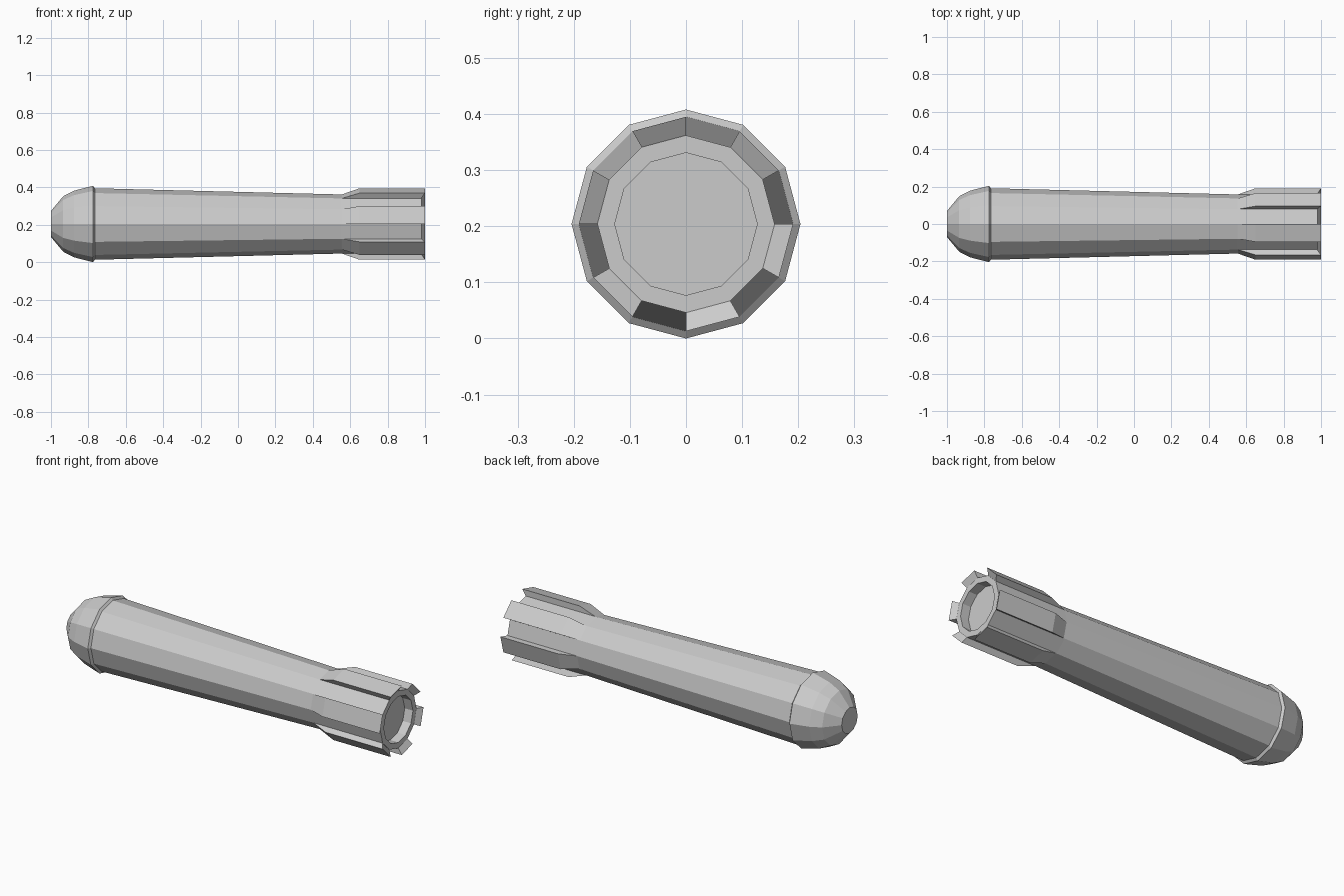
import bpy, bmesh, math

if "Cube" in bpy.data.objects:
    bpy.data.objects.remove(bpy.data.objects["Cube"])

SIDES = 12
CZ = 0.204  # height of the long axis


def point(x, r, step):
    a = 2 * math.pi * step / SIDES
    return (x, r * math.cos(a), CZ + r * math.sin(a))


def finish(name, bm):
    bmesh.ops.recalc_face_normals(bm, faces=bm.faces)
    mesh = bpy.data.meshes.new(name)
    bm.to_mesh(mesh)
    bm.free()
    obj = bpy.data.objects.new(name, mesh)
    bpy.context.collection.objects.link(obj)
    return obj


def lathe(name, profile):
    """Twelve-sided solid along x from (x, radius) pairs, capped at both ends."""
    bm = bmesh.new()
    rings = [[bm.verts.new(point(x, r, i)) for i in range(SIDES)] for x, r in profile]
    for a, b in zip(rings, rings[1:]):
        for i in range(SIDES):
            j = (i + 1) % SIDES
            bm.faces.new((a[i], a[j], b[j], b[i]))
    bm.faces.new(rings[0])
    bm.faces.new(rings[-1])
    return finish(name, bm)


def fin(name, step, profile):
    """One-facet-wide wedge standing on the shaft."""
    bm = bmesh.new()
    a = [bm.verts.new(point(x, r, step)) for x, r in profile]
    b = [bm.verts.new(point(x, r, step + 1)) for x, r in profile]
    bm.faces.new(a)
    bm.faces.new(b)
    n = len(profile)
    for i in range(n):
        j = (i + 1) % n
        bm.faces.new((a[i], a[j], b[j], b[i]))
    return finish(name, bm)


# Rounded nose, lip, tapering shaft and recessed tail socket
lathe("body", [
    (-1.0, 0.070), (-0.935, 0.148), (-0.877, 0.178), (-0.775, 0.204),
    (-0.765, 0.191), (0.55, 0.158), (0.98, 0.158),
    (0.98, 0.127), (0.93, 0.127),
])

# Six tail fins on every other facet, with undercut rear ends
FIN = [(0.555, 0.158), (0.65, 0.191), (1.0, 0.191), (0.98, 0.159),
       (0.975, 0.152), (0.56, 0.152)]
for k in range(6):
    fin(f"tail_fin_{k + 1}", 2 * k + 1, FIN)
